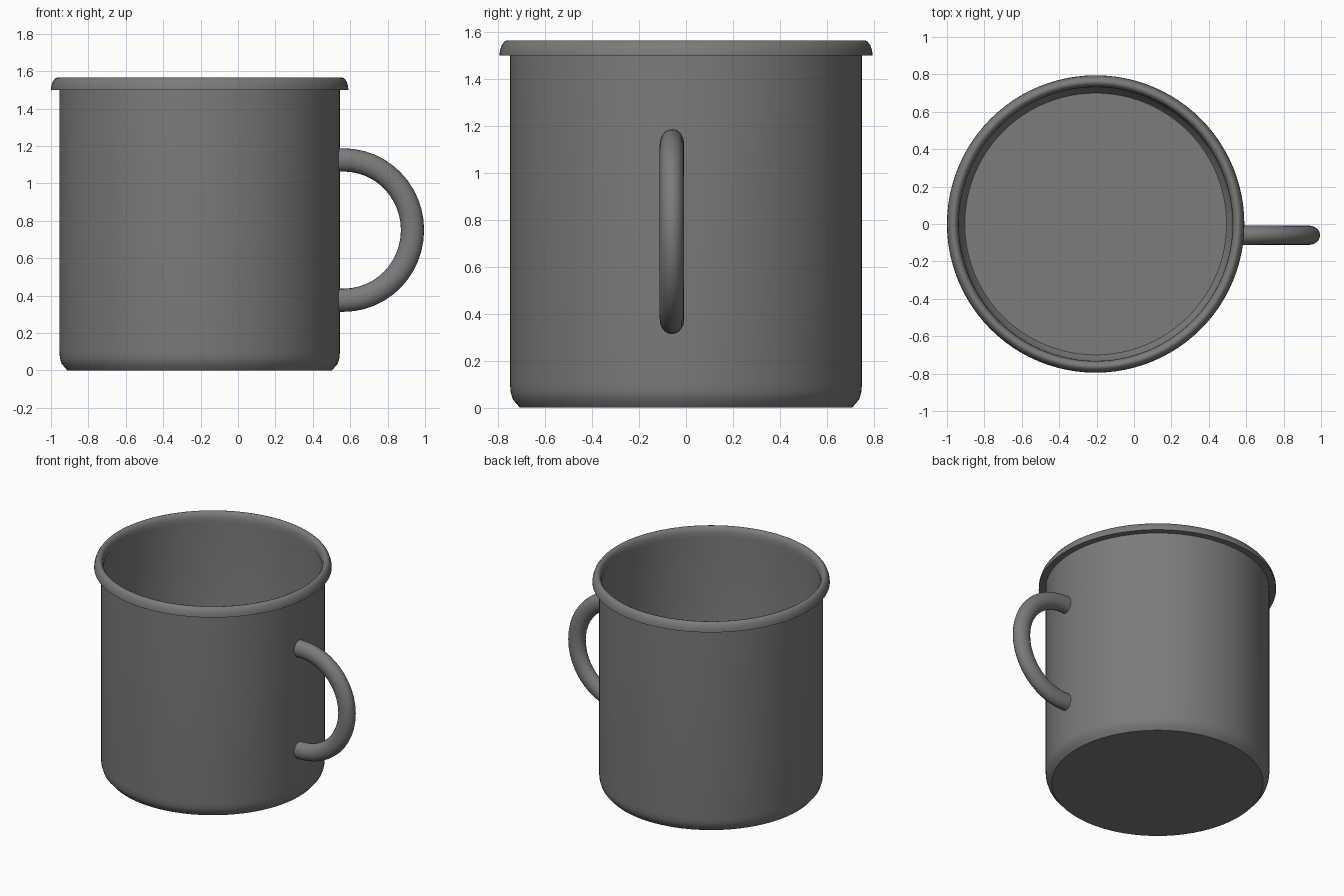
import bpy, bmesh, math

if "Cube" in bpy.data.objects:
    bpy.data.objects.remove(bpy.data.objects["Cube"])

CX = -0.205  # axis of the cup
SEG = 96

grey = bpy.data.materials.new("dark_grey_enamel")
grey.diffuse_color = (0.2, 0.2, 0.2, 1)
grey.use_nodes = True
grey.node_tree.nodes["Principled BSDF"].inputs["Base Color"].default_value = grey.diffuse_color


def finish(name, bm, angle):
    bmesh.ops.recalc_face_normals(bm, faces=bm.faces)
    mesh = bpy.data.meshes.new(name)
    bm.to_mesh(mesh)
    bm.free()
    mesh.materials.append(grey)
    obj = bpy.data.objects.new(name, mesh)
    bpy.context.collection.objects.link(obj)
    bpy.ops.object.select_all(action='DESELECT')
    obj.select_set(True)
    bpy.context.view_layer.objects.active = obj
    bpy.ops.object.shade_smooth_by_angle(angle=math.radians(angle))
    return obj


def lathe(name, profile, closed=False, angle=40):
    """Spin (radius, z) points round the cup axis; radius 0 becomes a pole."""
    bm = bmesh.new()
    pts = profile + profile[:1] if closed else profile
    verts = [bm.verts.new((CX + r, 0, z)) for r, z in pts]
    edges = [bm.edges.new(p) for p in zip(verts, verts[1:])]
    bmesh.ops.spin(bm, geom=verts + edges, cent=(CX, 0, 0), axis=(0, 0, 1),
                   angle=math.tau, steps=SEG)
    bmesh.ops.remove_doubles(bm, verts=bm.verts, dist=1e-4)
    return finish(name, bm, angle)


# Cup: outer wall, then thin inner wall and floor
lathe("cup_body", [
    (0, 0), (0.708, 0), (0.738, 0.035), (0.747, 0.065), (0.75, 0.10), (0.75, 1.53),
    (0.735, 1.53), (0.735, 0.10), (0.725, 0.06), (0.70, 0.025), (0, 0.025)])

# Rolled rim: half-round bead with a flat underside
lathe("rim", [
    (0.732, 1.50), (0.795, 1.50), (0.793, 1.522), (0.785, 1.545), (0.773, 1.561),
    (0.762, 1.565), (0.749, 1.561), (0.738, 1.545), (0.733, 1.522)], closed=True)

# Handle: oval tube swept along a half ring, ends buried in the wall
HX, HY, HZ = 0.565, -0.06, 0.75
path = [(0.532, HZ + 0.375, math.pi / 2)]
for i in range(25):
    a = math.pi / 2 - math.pi * i / 24
    path.append((HX + 0.368 * math.cos(a), HZ + 0.375 * math.sin(a), a))
path.append((0.532, HZ - 0.375, -math.pi / 2))

bm = bmesh.new()
rings = []
for x, z, a in path:
    ring = []
    for k in range(20):
        t = math.tau * k / 20
        d = 0.062 * math.cos(t)
        ring.append(bm.verts.new((x + d * math.cos(a), HY + 0.052 * math.sin(t),
                                  z + d * math.sin(a))))
    rings.append(ring)
for r0, r1 in zip(rings, rings[1:]):
    for k in range(20):
        n = (k + 1) % 20
        bm.faces.new((r0[k], r0[n], r1[n], r1[k]))
bm.faces.new(rings[0])
bm.faces.new(rings[-1])
finish("handle", bm, 40)
